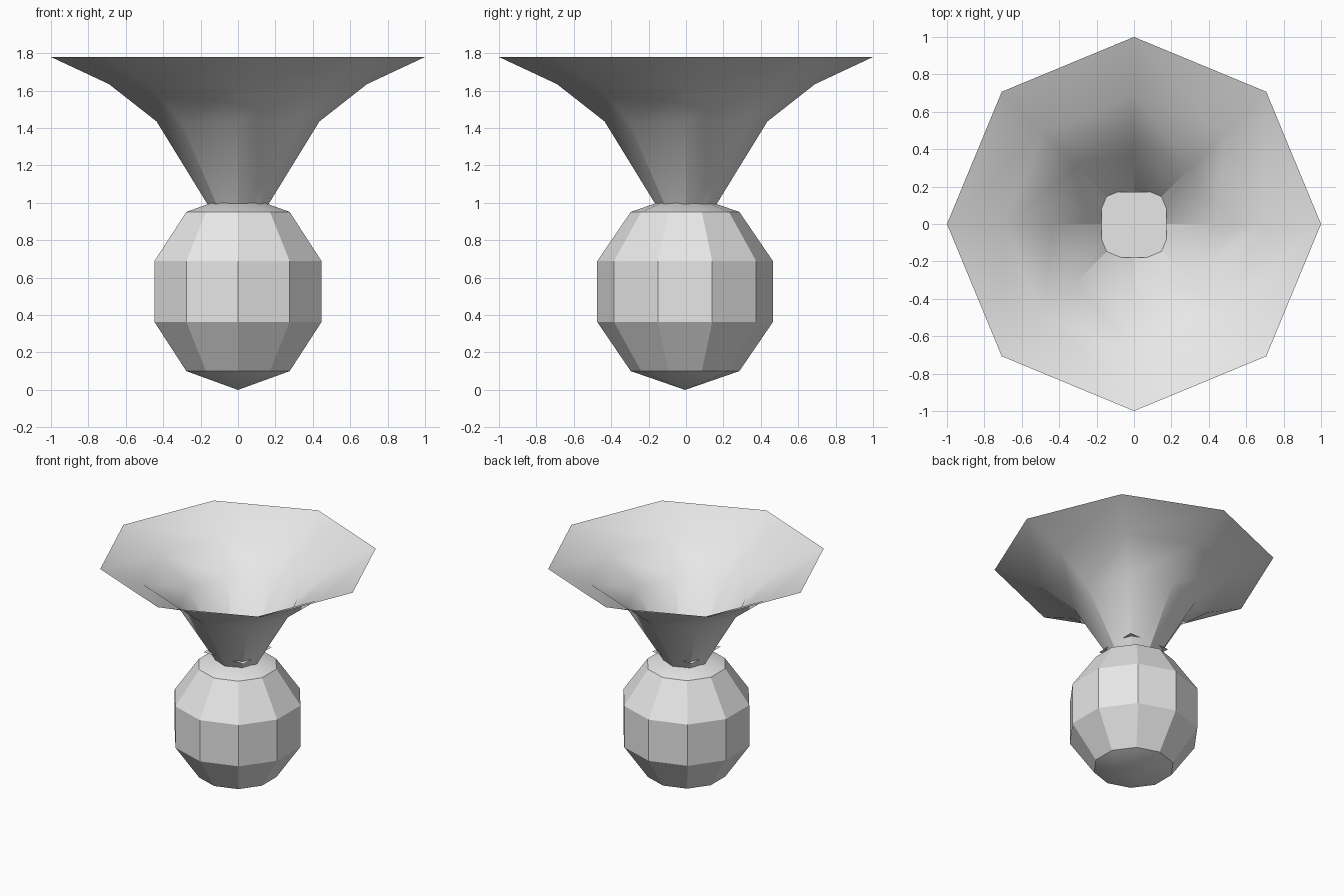
import bpy
import bmesh
from math import cos, sin, pi, radians

cube = bpy.data.objects.get("Cube")
if cube:
    bpy.data.objects.remove(cube, do_unlink=True)

grey = bpy.data.materials.new("plain_grey")
grey.use_nodes = True
grey.diffuse_color = (0.8, 0.8, 0.8, 1)
grey.node_tree.nodes["Principled BSDF"].inputs["Base Color"].default_value = (0.8, 0.8, 0.8, 1)


def finish(name, bm, location=(0, 0, 0), smooth_angle=None):
    """Turn a bmesh into a named, coloured object."""
    mesh = bpy.data.meshes.new(name)
    bm.to_mesh(mesh)
    bm.free()
    mesh.materials.append(grey)
    obj = bpy.data.objects.new(name, mesh)
    obj.location = location
    bpy.context.collection.objects.link(obj)
    if smooth_angle:
        bpy.ops.object.select_all(action="DESELECT")
        obj.select_set(True)
        bpy.context.view_layer.objects.active = obj
        bpy.ops.object.shade_smooth_by_angle(angle=radians(smooth_angle))
    return obj


def lathe(profile, sides):
    """Revolve (radius, height) points, listed from bottom to top; radius 0 makes a pole."""
    bm = bmesh.new()
    rings = []
    for r, z in profile:
        if r == 0:
            rings.append([bm.verts.new((0, 0, z))] * sides)
        else:
            turns = [pi / 2 + 2 * pi * i / sides for i in range(sides)]
            rings.append([bm.verts.new((r * cos(a), r * sin(a), z)) for a in turns])
    for low, high in zip(rings, rings[1:]):
        for i in range(sides):
            j = (i + 1) % sides
            corners = [low[i], low[j], high[j], high[i]]
            bm.faces.new(list(dict.fromkeys(corners)))
    return bm


# Ten-sided bulb with pointed poles
half_height, radius = 0.526, 0.494
bulb_profile = [(0, -half_height)]
bulb_profile += [(radius * sin(k * pi / 5), -half_height * cos(k * pi / 5)) for k in range(1, 5)]
bulb_profile += [(0, half_height)]
finish("bulb", lathe(bulb_profile, 10), (0, -0.005, half_height), 28)

# Open eight-sided flared funnel, its stem sunk into the bulb
funnel_profile = [(0.10, 0.89), (0.435, 1.435), (0.69, 1.635), (1.0, 1.78)]
finish("funnel", lathe(funnel_profile, 8), smooth_angle=30)

# Flat square plate across the throat, corners poking through the stem
bm = bmesh.new()
bmesh.ops.create_grid(bm, x_segments=1, y_segments=1, size=0.175)
finish("throat_plate", bm, (0, -0.004, 1.065))
